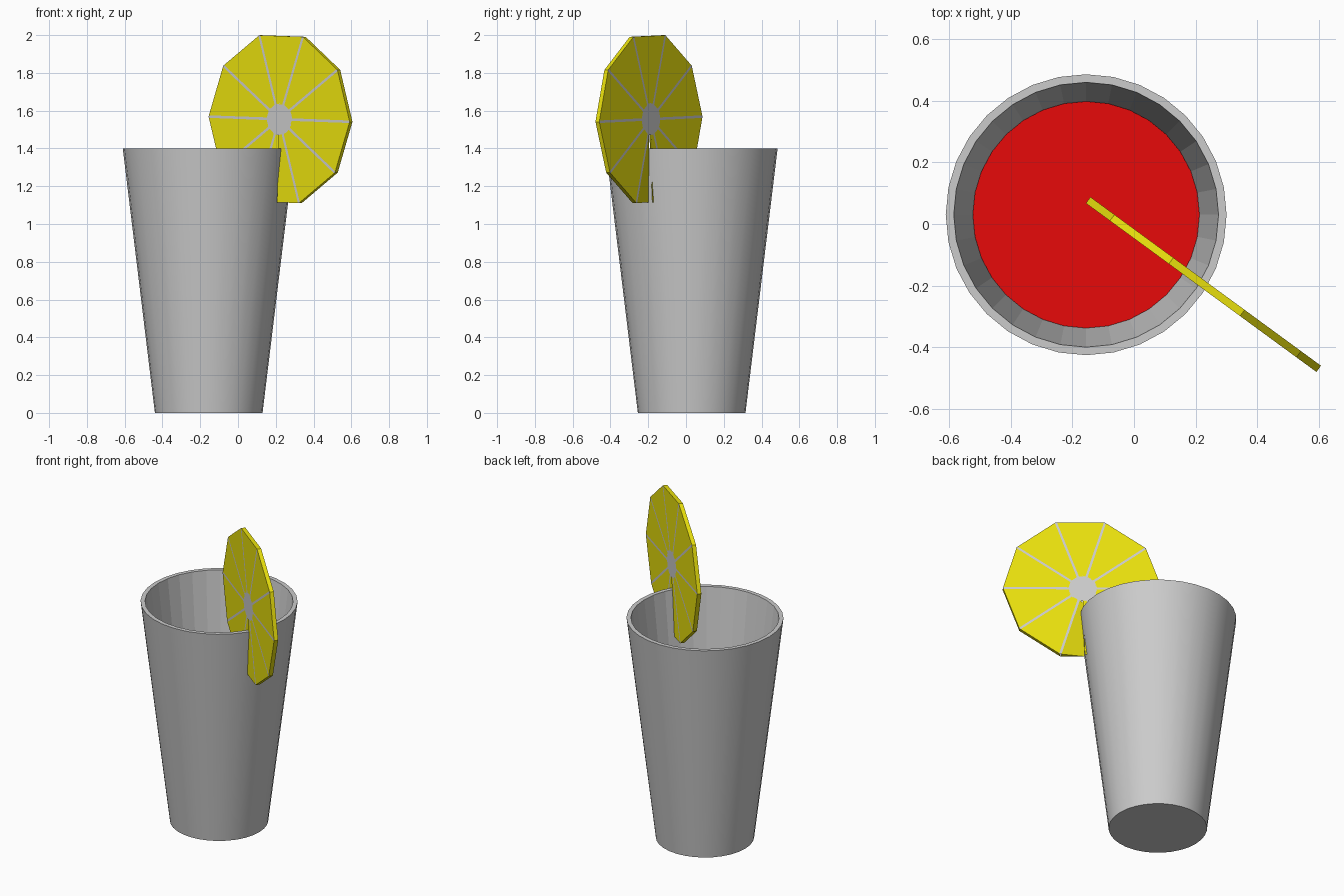
import bpy, bmesh, math
from mathutils import Vector

if "Cube" in bpy.data.objects:
    bpy.data.objects.remove(bpy.data.objects["Cube"])

SIDES = 32
AXIS = Vector((-0.155, 0.03, 0))      # glass centre
GLASS_H, WALL = 1.40, 0.026
R_BOTTOM, R_TOP = 0.285, 0.455


def material(name, rgb):
    m = bpy.data.materials.new(name)
    m.diffuse_color = (*rgb, 1)
    m.use_nodes = True
    m.node_tree.nodes["Principled BSDF"].inputs["Base Color"].default_value = m.diffuse_color
    return m


def finish(bm, name, mat=None, recalc=True):
    if recalc:
        bmesh.ops.remove_doubles(bm, verts=bm.verts, dist=1e-5)
        bmesh.ops.recalc_face_normals(bm, faces=bm.faces)
    me = bpy.data.meshes.new(name)
    bm.to_mesh(me)
    bm.free()
    ob = bpy.data.objects.new(name, me)
    bpy.context.collection.objects.link(ob)
    if mat:
        me.materials.append(mat)
    return ob


def lathe(name, profile, mat=None, smooth_bands=()):
    """Closed turned body: rings joined by quads, capped at both ends."""
    bm = bmesh.new()
    rings = [[bm.verts.new(AXIS + Vector((r * math.cos(2 * math.pi * i / SIDES),
                                          r * math.sin(2 * math.pi * i / SIDES), z)))
              for i in range(SIDES)] for r, z in profile]
    for b, (lo, hi) in enumerate(zip(rings, rings[1:])):
        for i in range(SIDES):
            j = (i + 1) % SIDES
            bm.faces.new((lo[i], lo[j], hi[j], hi[i])).smooth = b in smooth_bands
    bm.faces.new(rings[0])
    bm.faces.new(rings[-1])
    return finish(bm, name, mat)


def wall_radius(z):
    return R_BOTTOM + (R_TOP - R_BOTTOM) * z / GLASS_H


# Glass: smooth outside, faceted inside
lathe("glass", [(R_BOTTOM, 0), (R_TOP, GLASS_H), (R_TOP - WALL, GLASS_H),
                (wall_radius(0.03) - WALL, 0.03)], smooth_bands=(0,))

# Drink
lathe("drink", [(wall_radius(0.035) - WALL - 0.001, 0.035), (wall_radius(0.9) - WALL - 0.001, 0.9)],
      material("red_drink", (0.8, 0.003, 0.003)))

# Citrus slice frame: u outward over the rim, v up, w through the thickness
CENTRE = Vector((0.225, -0.196, 1.555))
TURN = math.radians(-36.2)
U = Vector((math.cos(TURN), math.sin(TURN), 0))
N = Vector((-math.sin(TURN), math.cos(TURN), 0))
R, CORE, HALF_T, LINE = 0.463, 0.085, 0.0125, 0.007


def place(p, w):
    return CENTRE + U * p[0] + Vector((0, 0, p[1])) + N * w


def polar(r, k):
    a = math.radians(-1.7 + 36 * k)
    return Vector((r * math.cos(a), r * math.sin(a)))


def add_face(bm, pts):
    return bm.faces.new([bm.verts.new(p) for p in pts])


def spoke(k):
    """Pale line from the core to rim corner k: inner pair, outer pair, corner."""
    c, before, after = polar(R, k), polar(R, k - 1), polar(R, k + 1)
    side = Vector((-c.y, c.x)).normalized() * LINE
    i = polar(CORE * 0.95, k)
    return (i - side, c + (before - c).normalized() * LINE,
            c, c + (after - c).normalized() * LINE, i + side)


flesh, pith = bmesh.new(), bmesh.new()
NOTCH = 7                              # bottom segment, slit for the rim
for k in range(10):
    a, b = spoke(k), spoke(k + 1)
    for w in (-HALF_T, HALF_T):
        order = 1 if w < 0 else -1
        add_face(pith, [place(p, w) for p in a[::order]])
        if k != NOTCH:
            add_face(flesh, [place(p, w) for p in (a[4], a[3], b[1], b[0])][::order])
    if k != NOTCH:                     # rim edge
        add_face(flesh, [place(a[2], -HALF_T), place(a[2], HALF_T),
                         place(b[2], HALF_T), place(b[2], -HALF_T)][::-1])

# Core discs
for w in (-HALF_T, HALF_T):
    ring = [place(polar(CORE, k / 2), w) for k in range(20)]
    add_face(pith, ring if w < 0 else ring[::-1])

# Slit flaps: each half of the bottom segment tapers to one face of the slice
mid = (polar(R, NOTCH) + polar(R, NOTCH + 1)) / 2
apex = polar(CORE * 0.95, NOTCH + 0.5)
for corner, w in ((NOTCH, HALF_T), (NOTCH + 1, -HALF_T)):
    s = spoke(corner)
    inner = s[4] if corner == NOTCH else s[0]
    outer = s[3] if corner == NOTCH else s[1]
    tip = place(mid, w)
    for face_w in (-HALF_T, HALF_T):
        order = (1 if face_w < 0 else -1) * (1 if corner == NOTCH else -1)
        add_face(flesh, [place(inner, face_w), place(outer, face_w), tip,
                         place(apex, w)][::order])
    add_face(flesh, [place(outer, -HALF_T), place(outer, HALF_T), tip])

finish(flesh, "citrus_flesh", material("yellow_citrus", (0.82, 0.75, 0.004)), recalc=False)
finish(pith, "citrus_pith", recalc=False)
